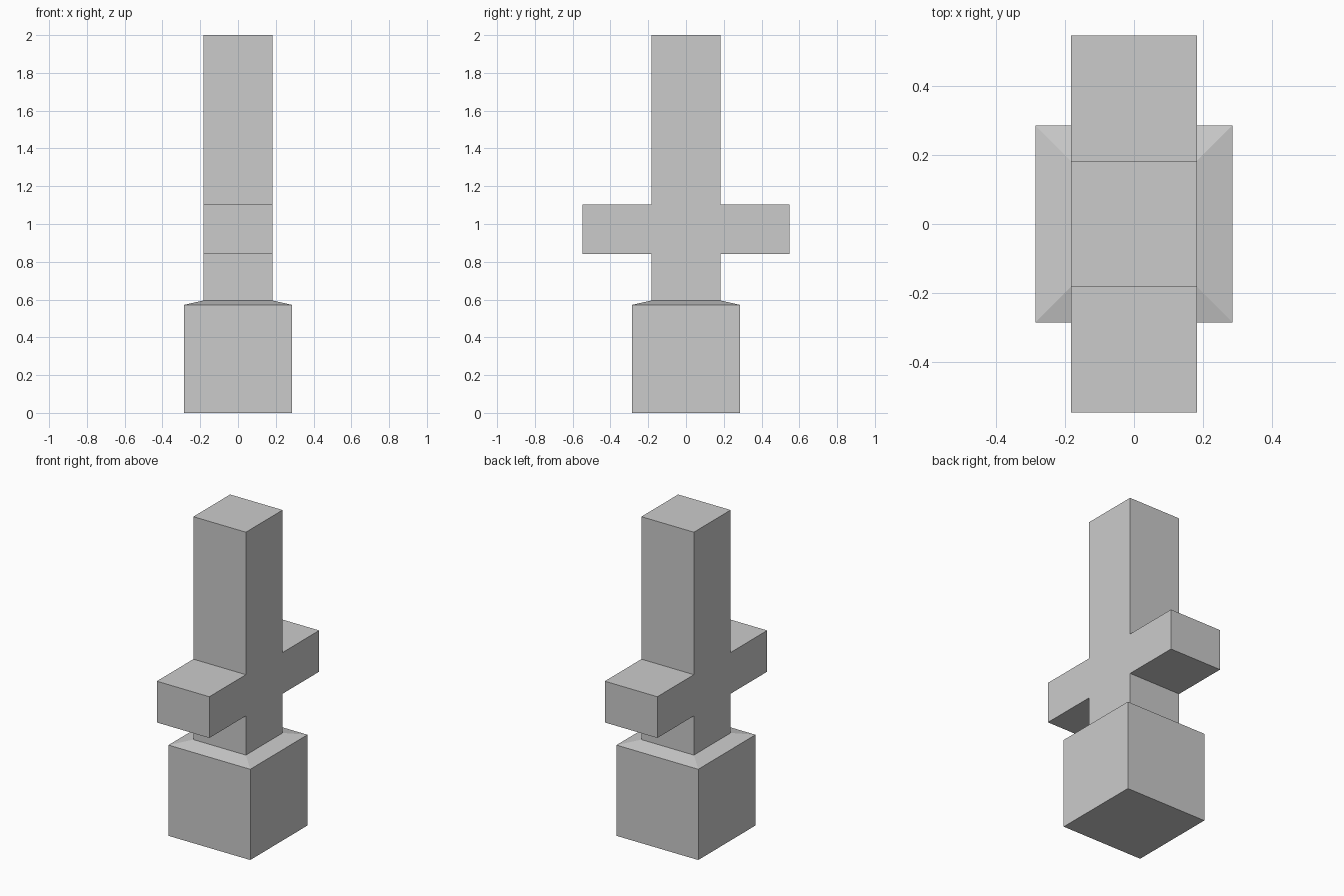
import bpy
import bmesh
from mathutils import Vector

default = bpy.data.objects.get("Cube")
if default:
    bpy.data.objects.remove(default, do_unlink=True)

BASE, SHAFT = 0.285, 0.183      # half widths
BASE_TOP, NECK = 0.572, 0.595   # bevelled shoulder heights
ARM_LOW, ARM_HIGH, ARM_REACH = 0.842, 1.102, 0.547
TOP = 2.0

grey = bpy.data.materials.new("plain grey")
grey.use_nodes = True
colour = (0.6, 0.6, 0.6, 1)
grey.diffuse_color = colour
grey.node_tree.nodes["Principled BSDF"].inputs["Base Color"].default_value = colour


def ring(bm, half, z):
    """Square loop of vertices at height z."""
    corners = ((-1, -1), (1, -1), (1, 1), (-1, 1))
    return [bm.verts.new((x * half, y * half, z)) for x, y in corners]


# Base, shoulder and shaft as one stack of square rings
bm = bmesh.new()
levels = [(BASE, 0), (BASE, BASE_TOP), (SHAFT, NECK),
          (SHAFT, ARM_LOW), (SHAFT, ARM_HIGH), (SHAFT, TOP)]
rings = [ring(bm, half, z) for half, z in levels]
for low, high in zip(rings, rings[1:]):
    for i in range(4):
        j = (i + 1) % 4
        bm.faces.new((low[i], low[j], high[j], high[i]))
bm.faces.new(rings[0][::-1])
bm.faces.new(rings[-1])
bm.normal_update()

# Arms extruded from the front and back of the shaft
arm_faces = [f for f in bm.faces if abs(f.normal.y) > 0.9
             and ARM_LOW < f.calc_center_median().z < ARM_HIGH]
for face in arm_faces:
    offset = Vector((0, face.normal.y * (ARM_REACH - SHAFT), 0))
    extruded = bmesh.ops.extrude_discrete_faces(bm, faces=[face])
    bmesh.ops.translate(bm, verts=extruded["faces"][0].verts, vec=offset)

# Merge the coplanar side faces into clean flat polygons
bmesh.ops.dissolve_limit(bm, angle_limit=0.01, verts=bm.verts, edges=bm.edges)
bmesh.ops.recalc_face_normals(bm, faces=bm.faces)

mesh = bpy.data.meshes.new("cross_post")
bm.to_mesh(mesh)
bm.free()
mesh.materials.append(grey)
post = bpy.data.objects.new("cross_post", mesh)
bpy.context.collection.objects.link(post)
